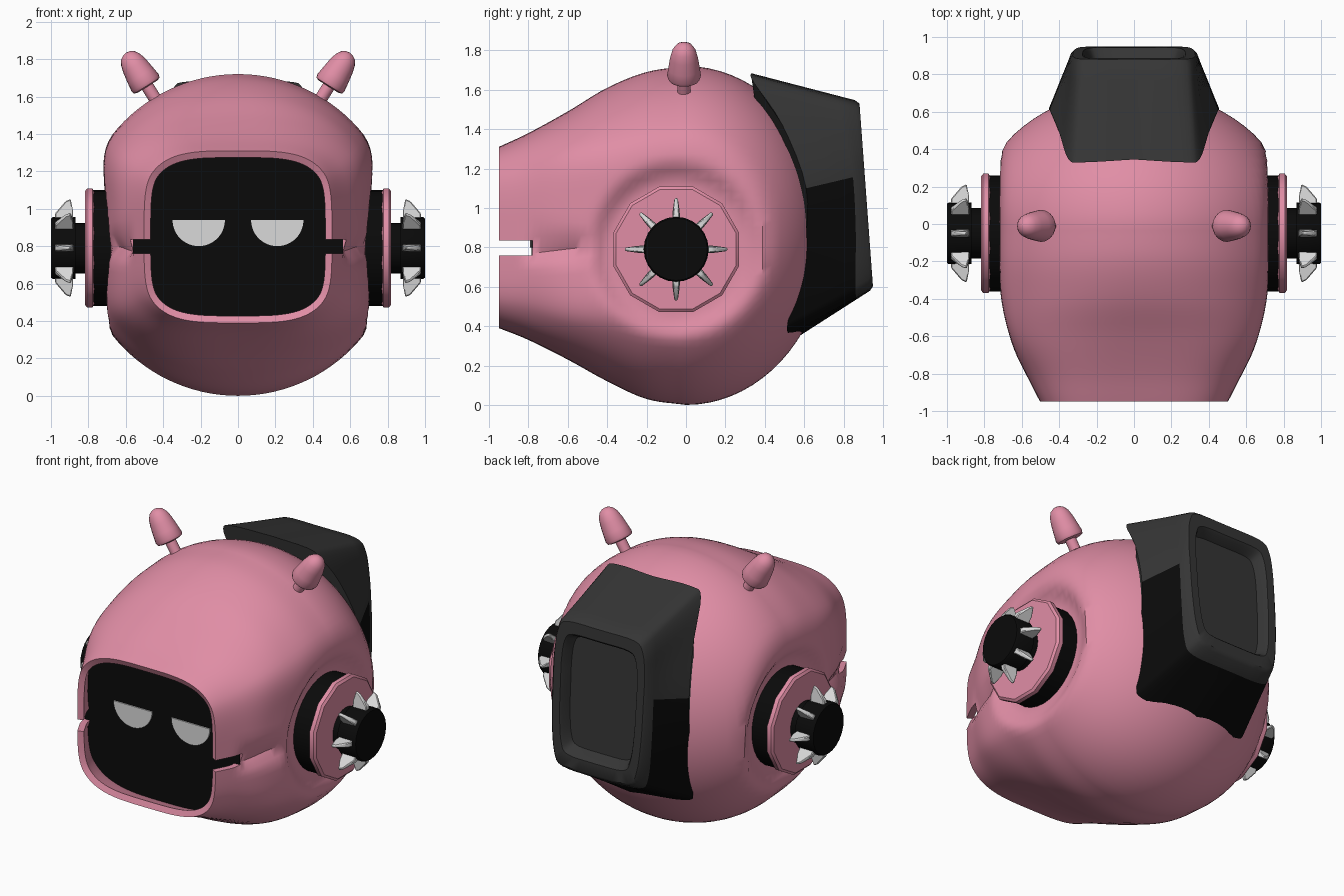
import bpy, bmesh, math
from mathutils import Vector, Matrix

if "Cube" in bpy.data.objects:
    bpy.data.objects.remove(bpy.data.objects["Cube"])


def material(name, rgb):
    m = bpy.data.materials.new(name)
    m.diffuse_color = (*rgb, 1)
    m.use_nodes = True
    m.node_tree.nodes["Principled BSDF"].inputs["Base Color"].default_value = m.diffuse_color
    return m


PINK = material("pink", (0.75, 0.27, 0.38))
BLACK = material("black", (0.003, 0.003, 0.003))
GREY = material("dark grey", (0.036, 0.036, 0.036))
LIGHT = material("light grey", (0.7, 0.7, 0.7))


def finish(bm, name, mats, angle=35):
    bmesh.ops.recalc_face_normals(bm, faces=bm.faces)
    me = bpy.data.meshes.new(name)
    bm.to_mesh(me)
    bm.free()
    for m in mats:
        me.materials.append(m)
    me.shade_smooth()
    me.set_sharp_from_angle(angle=math.radians(angle))
    ob = bpy.data.objects.new(name, me)
    bpy.context.collection.objects.link(ob)
    return ob


def loft(bm, rings, cap_start=True, cap_end=True, rule=None):
    """Skin closed rings of points; rule(ring, segment) gives the material."""
    vs = [[bm.verts.new(p) for p in r] for r in rings]
    n = len(vs[0])
    for k in range(len(vs) - 1):
        for i in range(n):
            j = (i + 1) % n
            f = bm.faces.new((vs[k][i], vs[k][j], vs[k + 1][j], vs[k + 1][i]))
            if rule:
                f.material_index = rule(k, i)
    if cap_start:
        bm.faces.new(vs[0])
    if cap_end:
        bm.faces.new(vs[-1])


def lathe(name, profile, sides, mat, matrix, turn=0.0):
    bm = bmesh.new()
    rings = [[matrix @ Vector((r * math.cos(2 * math.pi * i / sides + turn),
                               r * math.sin(2 * math.pi * i / sides + turn), h))
              for i in range(sides)] for r, h in profile]
    loft(bm, rings)
    return finish(bm, name, [mat])


def spline(keys, steps):
    """Catmull-Rom resampling of a list of tuples."""
    pts = [Vector(k) for k in keys]
    pts = [pts[0] * 2 - pts[1]] + pts + [pts[-1] * 2 - pts[-2]]
    out = []
    for a, b, c, d in zip(pts, pts[1:], pts[2:], pts[3:]):
        for s in range(steps):
            t = s / steps
            out.append(0.5 * (2 * b + (c - a) * t + (2 * a - 5 * b + 4 * c - d) * t * t
                              + (3 * b - a - 3 * c + d) * t ** 3))
    return out + [pts[-2]]


def smoothstep(a, b, v):
    t = min(1, max(0, (v - a) / (b - a)))
    return t * t * (3 - 2 * t)


EAR_Y, EAR_Z = -0.05, 0.79


def section(y, rx, n, w, top, bottom, dents=True, scale=1.0, count=112):
    """Cross-section of the head: a superellipse with flattened sides."""
    zc, h, pts = (top + bottom) / 2, (top - bottom) / 2, []
    for i in range(count):
        a = 2 * math.pi * i / count
        c, s = math.cos(a), math.sin(a)
        x = rx * abs(c) ** (2 / n)
        z = zc + h * math.copysign(abs(s) ** (2 / n), s)
        k = max(0.06 - abs(x - w), 0) / 0.06
        x = min(x, w) - k * k * 0.015
        if dents:
            # hollow around the ear and crease behind the mouth corner
            d = math.hypot(y - EAR_Y, z - EAR_Z)
            hollow = 0.06 * (1 - smoothstep(0.34, 0.46, d))
            crease = 0.05 * math.exp(-((z - 0.795) / 0.05) ** 2) * smoothstep(-0.86, -0.74, y)
            crease *= 1 - smoothstep(-0.6, -0.4, y)
            x -= max(hollow, crease) * smoothstep(0.3, 0.55, x)
        pts.append(Vector((math.copysign(max(x, 0), c), y, zc + (z - zc) * scale)))
        pts[-1].x *= scale
    return pts


# Head shell: tapered snout in front, rounded back
keys = [(-0.95, 0.515, 3.6, 0.52, 1.31, 0.39), (-0.8, 0.60, 3.2, 0.59, 1.38, 0.33),
        (-0.6, 0.74, 2.6, 0.665, 1.49, 0.23), (-0.4, 0.81, 2.2, 0.71, 1.61, 0.12),
        (-0.2, 0.85, 2.05, 0.72, 1.69, 0.03), (0, 0.86, 2, 0.72, 1.72, 0)]
rings = [section(*k) for k in spline(keys, 6)]
for i in range(1, 20):
    t = math.radians(90 * i / 19.3)
    r = 0.86 * math.cos(t)
    rings.append(section(0.72 * math.sin(t), r, 2, 0.72, 0.86 + r, 0.86 - r))
bm = bmesh.new()
loft(bm, rings, cap_start=False)
head = finish(bm, "head_shell", [PINK])
mod = head.modifiers.new("thickness", 'SOLIDIFY')
mod.thickness, mod.offset = 0.04, -1

# Mouth slit cut across the front of the shell
bm = bmesh.new()
bmesh.ops.create_cube(bm, size=1, matrix=Matrix.Translation((0, -0.98, 0.797))
                      @ Matrix.Diagonal((2, 0.4, 0.075, 1)))
cutter = finish(bm, "mouth_cutter", [PINK])
cutter.hide_render = True
mod = head.modifiers.new("slit", 'BOOLEAN')
mod.object, mod.operation, mod.solver = cutter, 'DIFFERENCE', 'EXACT'
dg = bpy.context.evaluated_depsgraph_get()
shell = bpy.data.meshes.new_from_object(head.evaluated_get(dg))
head.modifiers.clear()
head.data = shell
shell.shade_smooth()
shell.set_sharp_from_angle(angle=math.radians(40))
bpy.data.objects.remove(cutter)

# Face screen inside the opening
bm = bmesh.new()
loft(bm, [section(y, 0.605, 3.2, 0.595, 1.385, 0.325, False, 0.96) for y in (-0.785, -0.74)])
finish(bm, "face_screen", [BLACK])

# Half-closed eyes
for s in (1, -1):
    bm = bmesh.new()
    arc = [(math.pi + math.pi * i / 24) for i in range(25)]
    loft(bm, [[(s * 0.21 + 0.14 * math.cos(a), y, 0.94 + 0.14 * math.sin(a)) for a in arc]
              for y in (-0.793, -0.784)])
    finish(bm, "eye", [LIGHT])

# Ear pods and antennae on both sides
for s in (1, -1):
    ear = Matrix.Translation((0, EAR_Y, EAR_Z)) @ Matrix.Rotation(s * math.pi / 2, 4, 'Y')
    lathe("ear_base", [(0.31, 0.6), (0.31, 0.78)], 32, BLACK, ear)
    lathe("ear_disc", [(0.31, 0.768), (0.33, 0.778), (0.33, 0.806), (0.315, 0.818)],
          12, PINK, ear, math.radians(15))
    lathe("ear_hub", [(0.135, 0.8), (0.135, 0.87), (0.165, 0.87), (0.165, 0.99), (0.158, 1.0)],
          24, BLACK, ear)
    # ring of eight teeth: (radius, distance out, half thickness)
    tooth = [(0.14, 0.88, 0.021), (0.20, 0.882, 0.021), (0.262, 0.895, 0.008),
             (0.25, 0.922, 0.008), (0.185, 0.978, 0.016), (0.14, 0.98, 0.021)]
    for i in range(8):
        bm = bmesh.new()
        m = ear @ Matrix.Rotation(i * math.pi / 4, 4, 'Z')
        loft(bm, [[m @ Vector((r, e * t, h)) for r, h, t in tooth] for e in (-1, 1)])
        bmesh.ops.bevel(bm, geom=bm.edges[:], offset=0.005, segments=1, affect='EDGES')
        finish(bm, "ear_tooth", [LIGHT])
    tilt = Matrix.Translation((s * 0.435, -0.01, 1.575)) @ Matrix.Rotation(s * 0.56, 4, 'Y')
    lathe("antenna_stem", [(0.034, -0.06), (0.034, 0.12)], 16, PINK, tilt)
    lathe("antenna_cap", [(0.06, 0.092), (0.08, 0.098), (0.086, 0.115), (0.08, 0.16), (0.071, 0.22),
                          (0.06, 0.262), (0.042, 0.29), (0.02, 0.303), (0.004, 0.306)],
          20, PINK, tilt)

# Back pack: front edge hugging the head, lofted to a smaller recessed back
front = [(0, 0.345, 1.68), (0.27, 0.33, 1.68), (0.35, 0.345, 1.635), (0.40, 0.49, 1.42),
         (0.45, 0.61, 1.10), (0.45, 0.60, 0.80), (0.42, 0.525, 0.46), (0.36, 0.515, 0.37),
         (0, 0.56, 0.34)]
back = [(0, 1.54), (0.25, 1.535), (0.315, 1.47), (0.335, 1.32), (0.335, 1.17),
        (0.33, 0.90), (0.305, 0.68), (0.24, 0.60), (0, 0.59)]
back = [(x, 0.88 + (1.54 - z) * 0.07 / 0.95, z) for x, z in back]
STEPS = 4


def outline(half):
    pts = spline(half, STEPS)
    return pts + [Vector((-p.x, p.y, p.z)) for p in pts[-2:0:-1]]


fr, bk = outline(front), outline(back)
mid = Vector((0, 0.915, 1.065))


def shrink(k, push):
    return [mid + (p - mid) * k + Vector((0, push, 0)) for p in bk]


rings = [[a.lerp(b, t) for a, b in zip(fr, bk)] for t in (0, 0.4, 0.8, 0.96)]
rings += [shrink(0.975, 0), shrink(0.82, 0), shrink(0.79, -0.015), shrink(0.74, -0.07)]
half = len(fr) // 2
split = 4 * STEPS


def pack_colour(ring, seg):
    return 1 if ring < 2 and split <= seg < 2 * half - split else 0


bm = bmesh.new()
loft(bm, rings, rule=pack_colour)
finish(bm, "back_pack", [GREY, BLACK], 40)
